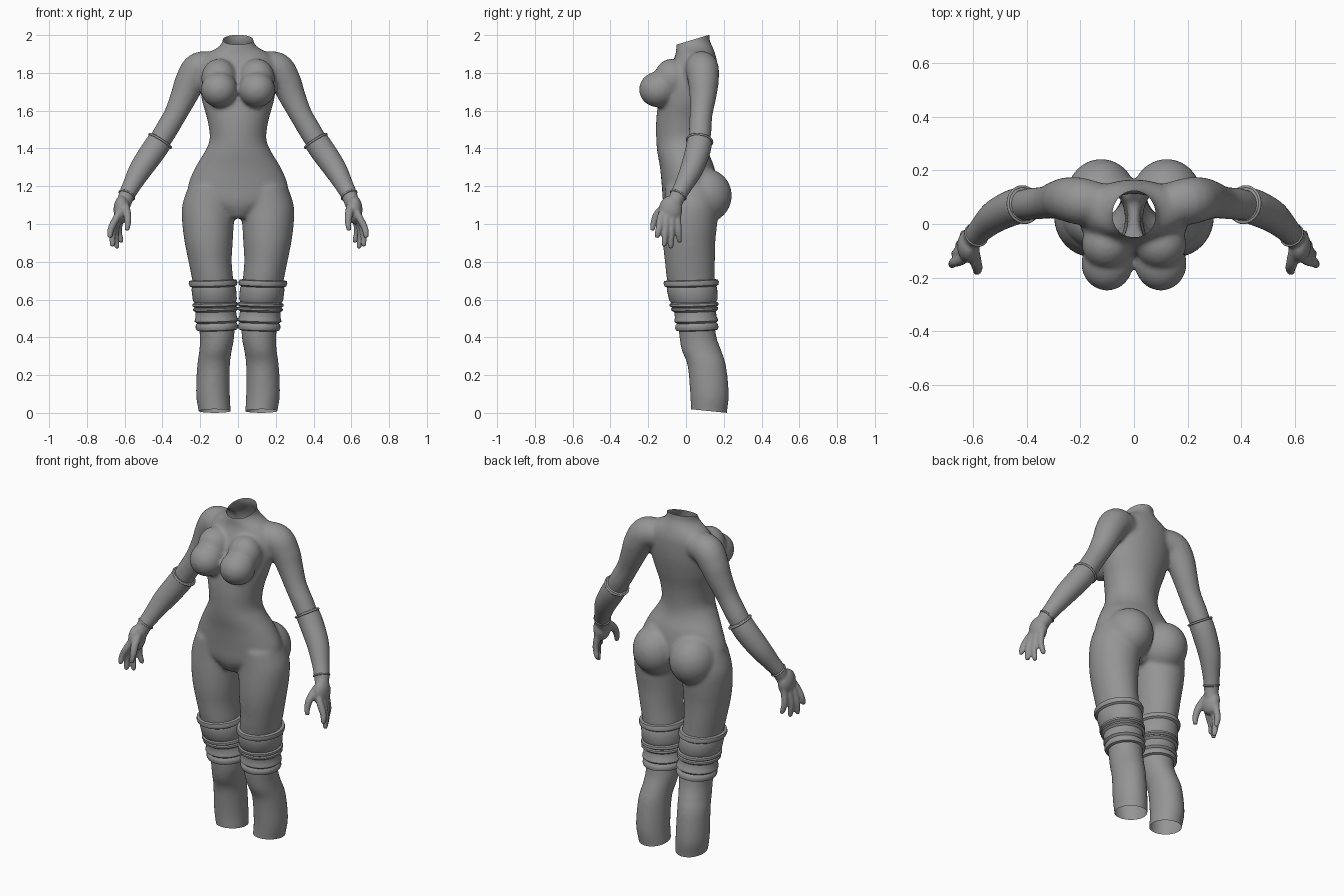
import bpy, bmesh, math
from mathutils import Vector, Matrix

if "Cube" in bpy.data.objects:
    bpy.data.objects.remove(bpy.data.objects["Cube"])

grey = bpy.data.materials.new("body grey")
grey.diffuse_color = (0.3, 0.3, 0.3, 1)
grey.use_nodes = True
grey.node_tree.nodes["Principled BSDF"].inputs["Base Color"].default_value = grey.diffuse_color


def catmull(rows, sub):
    """Smoothly interpolate a short table of rows."""
    out = []
    for i in range(len(rows) - 1):
        p = [rows[max(0, min(len(rows) - 1, i + k))] for k in (-1, 0, 1, 2)]
        for s in range(sub):
            t = s / sub
            out.append(tuple(0.5 * (2 * b + (c - a) * t + (2 * a - 5 * b + 4 * c - d) * t * t
                                    + (3 * b - a - 3 * c + d) * t ** 3) for a, b, c, d in zip(*p)))
    return out + [tuple(rows[-1])]


def skin(bm, rings, cap=True):
    rows = [[bm.verts.new(co) for co in r] for r in rings]
    n = len(rows[0])
    for a, b in zip(rows, rows[1:]):
        for i in range(n):
            bm.faces.new((a[i], a[(i + 1) % n], b[(i + 1) % n], b[i]))
    if cap:
        bm.faces.new(rows[0][::-1])
        bm.faces.new(rows[-1])


def flat_ring(z, x0, x1, y0, y1, grow=0, n=40):
    """Horizontal oval between two x and two y limits."""
    cx, cy, rx, ry = (x0 + x1) / 2, (y0 + y1) / 2, (x1 - x0) / 2 + grow, (y1 - y0) / 2 + grow
    return [(cx + rx * math.cos(i * math.tau / n), cy + ry * math.sin(i * math.tau / n), z) for i in range(n)]


def tube(bm, path, sub=5, n=24):
    """Round tube through (x, y, z, radius) points."""
    pts = catmull(path, sub)
    rings = []
    for i, p in enumerate(pts):
        d = Vector(pts[min(i + 1, len(pts) - 1)][:3]) - Vector(pts[max(i - 1, 0)][:3])
        u = d.cross(Vector((0, 1, 0))).normalized()
        v = d.cross(u).normalized()
        rings.append([Vector(p[:3]) + p[3] * (u * math.cos(k * math.tau / n) + v * math.sin(k * math.tau / n))
                      for k in range(n)])
    skin(bm, rings)


def ball(bm, c, r):
    m = Matrix.Translation(c) @ Matrix.Diagonal((*r, 1))
    bmesh.ops.create_uvsphere(bm, u_segments=32, v_segments=20, radius=1, matrix=m)


def mirrored(bm):
    """Add a copy on the other side of x = 0."""
    g = bmesh.ops.duplicate(bm, geom=bm.verts[:] + bm.edges[:] + bm.faces[:])["geom"]
    for v in g:
        if isinstance(v, bmesh.types.BMVert):
            v.co.x *= -1
    bmesh.ops.reverse_faces(bm, faces=[f for f in g if isinstance(f, bmesh.types.BMFace)])


def finish(bm, name, voxel=0, smooth=0, angle=50):
    bmesh.ops.recalc_face_normals(bm, faces=bm.faces[:])
    me = bpy.data.meshes.new(name)
    bm.to_mesh(me)
    bm.free()
    ob = bpy.data.objects.new(name, me)
    bpy.context.collection.objects.link(ob)
    me.materials.append(grey)
    bpy.ops.object.select_all(action='DESELECT')
    bpy.context.view_layer.objects.active = ob
    ob.select_set(True)
    if voxel:
        m = ob.modifiers.new("merge", 'REMESH')
        m.mode, m.voxel_size = 'VOXEL', voxel
        m = ob.modifiers.new("soften", 'SMOOTH')
        m.factor, m.iterations = 0.5, smooth
        for mod in ("merge", "soften"):
            bpy.ops.object.modifier_apply(modifier=mod)
    bpy.ops.object.shade_smooth_by_angle(angle=math.radians(angle))
    return ob


def cut_open(ob, co, no):
    """Slice off everything beyond a plane and leave the end open."""
    bm = bmesh.new()
    bm.from_mesh(ob.data)
    bmesh.ops.bisect_plane(bm, geom=bm.verts[:] + bm.edges[:] + bm.faces[:], plane_co=co,
                           plane_no=no, clear_outer=True)
    bm.to_mesh(ob.data)
    bm.free()


# leg profile: z, inner x, outer x, front y, back y
LEG = [(1.2, .02, .262, -.11, .16), (1.1, .015, .295, -.115, .17), (1.0, .022, .295, -.122, .165),
       (.9, .028, .282, -.122, .155), (.8, .033, .262, -.112, .153), (.7, .025, .242, -.1, .153),
       (.6, .02, .225, -.075, .153), (.5, .018, .212, -.045, .15), (.4, .02, .202, -.035, .162),
       (.33, .033, .205, -.022, .187), (.25, .043, .216, .008, .212), (.1, .043, .222, .022, .227),
       (0, .038, .208, .025, .217), (-.08, .038, .205, .025, .215)]
# torso profile: z, half width, front y, back y
TORSO = [(2.07, .08, -.03, .125), (1.98, .08, -.045, .125), (1.94, .1, -.052, .14), (1.9, .165, -.055, .155),
         (1.85, .2, -.075, .165), (1.75, .205, -.12, .162), (1.65, .19, -.145, .145), (1.55, .162, -.158, .123),
         (1.45, .15, -.158, .113), (1.38, .178, -.152, .12), (1.3, .226, -.138, .15), (1.2, .265, -.128, .165),
         (1.12, .24, -.122, .15), (1.07, .13, -.105, .12), (1.03, .07, -.08, .08)]

# body: legs, hips, chest and upper arms, then the torso, merged into one skin
bm = bmesh.new()
skin(bm, [flat_ring(*r) for r in catmull(LEG, 6)])
ball(bm, (.122, .1, 1.15), (.132, .143, .145))
ball(bm, (.1, -.147, 1.712), (.097, .102, .095))
ball(bm, (.1, -.075, 1.77), (.095, .095, .105))
tube(bm, [(.1, .07, 1.83, .075), (.2, .085, 1.825, .088), (.252, .092, 1.755, .082), (.285, .09, 1.68, .072),
          (.332, .08, 1.58, .061), (.39, .074, 1.48, .06), (.435, .066, 1.405, .055)])
mirrored(bm)
skin(bm, [flat_ring(z, -w, w, a, b) for z, w, a, b in catmull(TORSO, 6)])
body = finish(bm, "body", .0095, 14)
cut_open(body, (0, .035, 1.975), (0, -.3, 1))
cut_open(body, (0, .12, .01), (0, -.1, -1))

# gloves with fingers
for side, name in ((1, "left"), (-1, "right")):
    bm = bmesh.new()
    tube(bm, [(.408, .073, 1.447, .066), (.45, .062, 1.385, .067), (.515, .03, 1.29, .061),
              (.565, -.015, 1.2, .048), (.592, -.045, 1.145, .042), (.608, -.065, 1.09, .036)])
    ball(bm, (.617, -.082, 1.075), (.042, .062, .075))
    for (bx, by), (tx, ty, tz) in zip(((.645, -.135), (.642, -.105), (.635, -.075), (.624, -.045)),
                                      ((.678, -.152, .925), (.665, -.115, .88), (.642, -.08, .87), (.62, -.035, .9))):
        tube(bm, [(.615, by * .85, 1.09, .018), (bx, by, 1.03, .02), ((bx + tx) / 2 + .01, (by + ty) / 2, (1.03 + tz) / 2, .018),
                  (tx, ty, tz + .012, .014), (tx, ty, tz, .007)], n=12)
    # thumb
    tube(bm, [(.6, -.09, 1.11, .022), (.588, -.145, 1.06, .022), (.583, -.17, 1.01, .018), (.588, -.178, .965, .012)], n=12)
    for v in bm.verts:
        v.co.x *= side
    finish(bm, name + "_glove", .0065, 5)

# cuffs at the elbow and wrist
for name, c, d, r, thick in (("elbow_cuff", (.412, .072, 1.44), (.5, -.12, -.8), .067, .006),
                             ("wrist_cuff", (.588, -.041, 1.153), (.42, -.45, -.85), .043, .005)):
    bm = bmesh.new()
    q = Vector(d).to_track_quat('Z', 'Y')
    rings = [[Vector(c) + q @ Vector(((r + thick * math.cos(k)) * math.cos(a), (r + thick * math.cos(k)) * math.sin(a),
                                      thick * math.sin(k))) for k in (j * math.tau / 8 for j in range(8))]
             for a in (i * math.tau / 32 for i in range(33))]
    skin(bm, rings, cap=False)
    bmesh.ops.remove_doubles(bm, verts=bm.verts[:], dist=1e-5)
    mirrored(bm)
    finish(bm, name + "s", angle=60)

# knee wraps: z and thickness steps following the leg
WRAP = [(.705, 0), (.702, .016), (.69, .021), (.675, .019), (.668, .008), (.655, .012), (.6, .014), (.585, .008),
        (.58, .018), (.568, .021), (.56, .01), (.555, .018), (.545, .02), (.535, .008), (.505, .012), (.497, .017),
        (.485, .019), (.475, .008), (.465, .016), (.45, .018), (.438, .014), (.434, 0)]
dense = catmull(LEG, 40)
bm = bmesh.new()
rings = []
for z, g in WRAP:
    row = min(dense, key=lambda r: abs(r[0] - z))
    # bands dip slightly toward the outer front
    rings.append([(x, y, zz - .03 * (x - .12) + .03 * (y - .03)) for x, y, zz in flat_ring(z, *row[1:], grow=g)])
skin(bm, rings, cap=False)
mirrored(bm)
finish(bm, "knee_wraps", angle=40)
